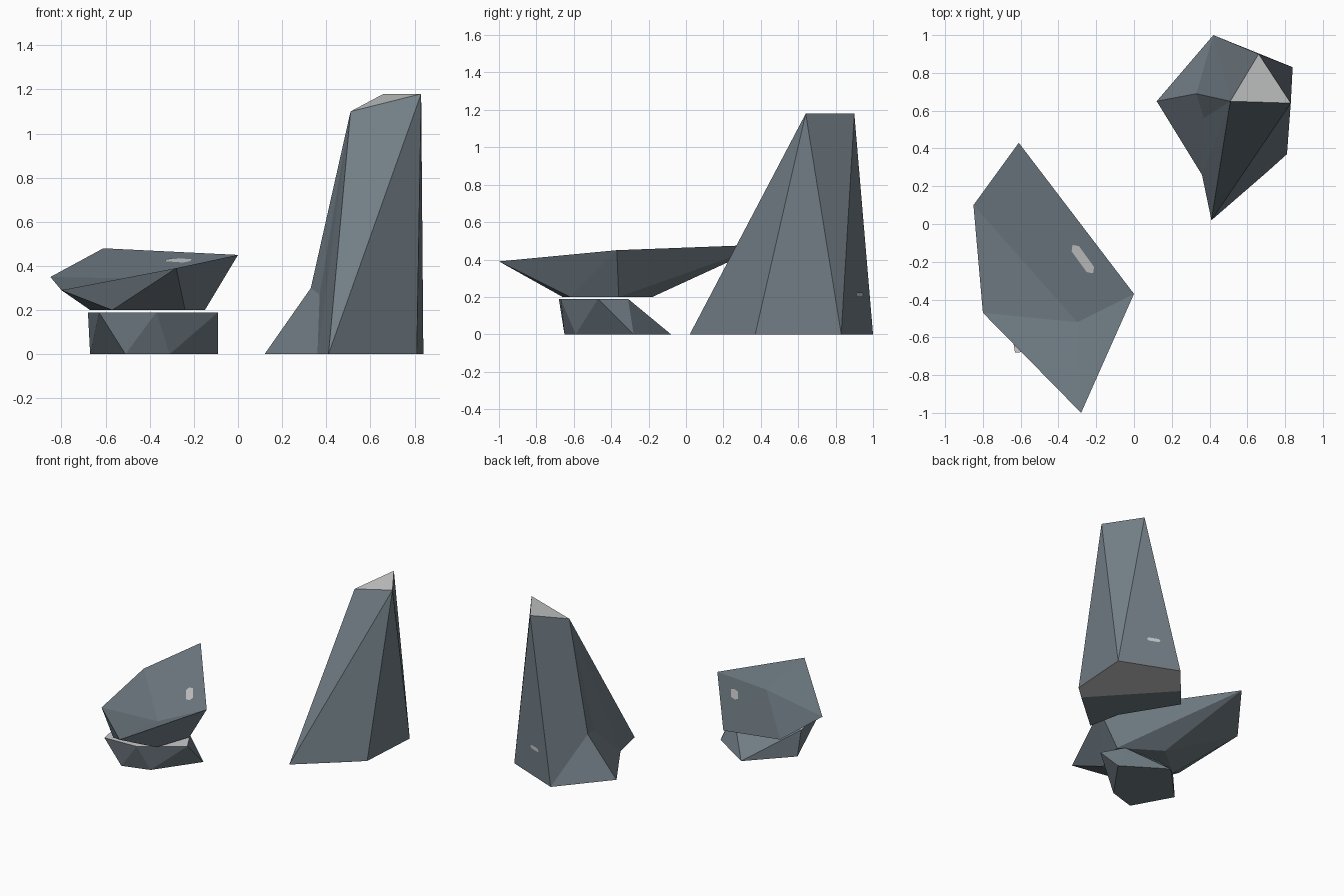
import bpy
import bmesh
from mathutils import Vector

cube = bpy.data.objects.get("Cube")
if cube:
    bpy.data.objects.remove(cube, do_unlink=True)


def make_material(name, rgb):
    mat = bpy.data.materials.new(name)
    mat.use_nodes = True
    color = (*rgb, 1)
    mat.diffuse_color = color
    bsdf = mat.node_tree.nodes["Principled BSDF"]
    bsdf.inputs["Base Color"].default_value = color
    bsdf.inputs["Roughness"].default_value = 0.9
    return mat


SLATE = make_material("slate_blue_grey", (0.165, 0.205, 0.235))
PALE = make_material("pale_stone", (0.58, 0.585, 0.59))


def finish(name, bm):
    bmesh.ops.recalc_face_normals(bm, faces=bm.faces)
    mesh = bpy.data.meshes.new(name)
    bm.to_mesh(mesh)
    bm.free()
    mesh.materials.append(SLATE)
    mesh.materials.append(PALE)
    obj = bpy.data.objects.new(name, mesh)
    bpy.context.collection.objects.link(obj)
    return obj


def faceted_rock(name, corners, faces, pale=""):
    """Each face is a word whose letters are corner names."""
    bm = bmesh.new()
    verts = {key: bm.verts.new(co) for key, co in corners.items()}
    for word in faces.split():
        face = bm.faces.new([verts[key] for key in word])
        face.material_index = int(word in pale.split())
    return finish(name, bm)


def streak(name, start, end, width, normal):
    """Thin pale vein lying just above a rock face."""
    start, end, normal = Vector(start), Vector(end), Vector(normal).normalized()
    along = (end - start).normalized() * width / 2
    side = normal.cross(along)
    lift = normal * 0.004
    ring = [start - along, start + side, end + side,
            end + along, end - side, start - side]
    bm = bmesh.new()
    face = bm.faces.new([bm.verts.new(p + lift) for p in ring])
    face.material_index = 1
    if (face.normal_update() or face.normal).dot(normal) < 0:
        face.normal_flip()
    mesh = bpy.data.meshes.new(name)
    bm.to_mesh(mesh)
    bm.free()
    mesh.materials.append(SLATE)
    mesh.materials.append(PALE)
    bpy.context.collection.objects.link(bpy.data.objects.new(name, mesh))


# Tall pillar: lower-case letters at the ground, capitals above
# p and q split the underside into its two colours
pillar = {
    "a": (0.42, 1.0, 0), "p": (0.24, 0.79, 0), "b": (0.12, 0.65, 0),
    "c": (0.36, 0.26, 0), "d": (0.41, 0.02, 0), "q": (0.71, 0.28, 0),
    "e": (0.81, 0.37, 0), "f": (0.84, 0.83, 0),
    "G": (0.33, 0.69, 0.3), "H": (0.37, 0.56, 0.27),
    "T": (0.66, 0.9, 1.18), "U": (0.83, 0.64, 1.18), "V": (0.51, 0.65, 1.1),
}
faceted_rock("tall_pillar_rock", pillar,
             "TUV faT apbG aGV aVT bcHG GHV cdV cVH dUV dqeU efU fTU "
             "fapqe pbcdq", pale="TUV fapqe")

# Wide tilted slab: capitals on its small underside
slab = {
    "a": (-0.61, 0.43, 0.48), "b": (-0.85, 0.1, 0.35),
    "c": (-0.8, -0.47, 0.29), "d": (-0.28, -1.0, 0.39),
    "e": (0.0, -0.37, 0.45), "f": (-0.3, -0.52, 0.34),
    "N": (-0.43, -0.18, 0.2), "W": (-0.67, -0.38, 0.2),
    "S": (-0.57, -0.66, 0.2), "R": (-0.24, -0.62, 0.2),
    "E": (-0.15, -0.36, 0.2),
}
faceted_rock("tilted_slab_rock", slab,
             "abf afe bcf cdf def cSW bcW bWN abN aNE aEe eER eRd dRS dSc NWSRE")

# Low base stone: hull of a ground ring and an upper ring
ground = [(-0.4, -0.08), (-0.67, -0.36), (-0.51, -0.65),
          (-0.31, -0.59), (-0.09, -0.28)]
upper = [(-0.63, -0.68), (-0.37, -0.67), (-0.09, -0.47),
         (-0.18, -0.31), (-0.5, -0.31), (-0.68, -0.39)]
bm = bmesh.new()
for ring, z in ((ground, 0), (upper, 0.19)):
    for x, y in ring:
        bm.verts.new((x, y, z))
bmesh.ops.convex_hull(bm, input=bm.verts)
bm.normal_update()
for face in bm.faces:
    face.material_index = int(face.normal.z > 0.9)
finish("low_base_rock", bm)

# Pale mineral veins
streak("slab_vein", (-0.31, -0.13, 0.425), (-0.23, -0.24, 0.419), 0.05,
       (-0.234, -0.224, 1))
edge_a, edge_f, peak = (Vector(pillar[k]) for k in "afT")
back = (edge_a - edge_f).cross(peak - edge_f)
if back.y < 0:
    back.negate()
low, high = edge_f.lerp(peak, 0.18), edge_a.lerp(peak, 0.18)
streak("pillar_vein", low.lerp(high, 0.5), low.lerp(high, 0.7), 0.025, back)
